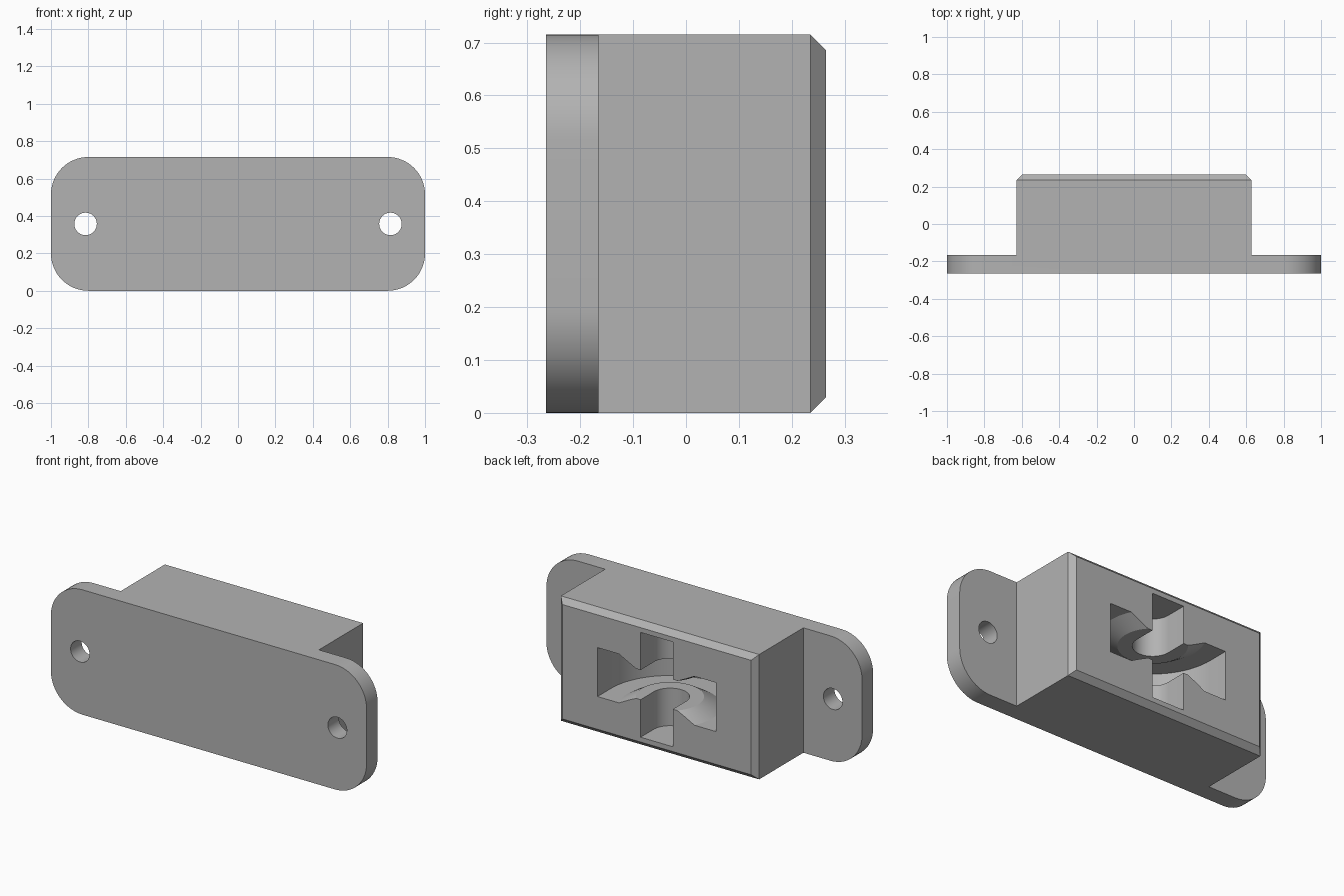
import bpy, bmesh
from math import cos, sin, pi, radians
from mathutils import Matrix

old = bpy.data.objects.get("Cube")
if old:
    bpy.data.objects.remove(old)

WIDTH, HEIGHT = 2.0, 0.715
FRONT, STEP, BACK = -0.265, -0.165, 0.265
MID = HEIGHT / 2
CHAMFER = 0.03
AXLE_Y = 0.145

grey = bpy.data.materials.new("grey plastic")
grey.use_nodes = True
colour = (0.45, 0.45, 0.45, 1)
grey.diffuse_color = colour
grey.node_tree.nodes["Principled BSDF"].inputs["Base Color"].default_value = colour


def finish(name, bm):
    bmesh.ops.recalc_face_normals(bm, faces=bm.faces)
    mesh = bpy.data.meshes.new(name)
    bm.to_mesh(mesh)
    bm.free()
    mesh.materials.append(grey)
    obj = bpy.data.objects.new(name, mesh)
    bpy.context.collection.objects.link(obj)
    return obj


def prism(name, outline, offset):
    """Extrude a closed 3D outline along an offset."""
    bm = bmesh.new()
    face = bm.faces.new([bm.verts.new(p) for p in outline])
    new = bmesh.ops.extrude_face_region(bm, geom=[face])["geom"]
    bmesh.ops.translate(bm, vec=offset,
                        verts=[v for v in new if isinstance(v, bmesh.types.BMVert)])
    return finish(name, bm)


def cone(name, r1, r2, depth, matrix):
    bm = bmesh.new()
    bmesh.ops.create_cone(bm, cap_ends=True, segments=64, radius1=r1, radius2=r2,
                          depth=depth, matrix=matrix)
    return finish(name, bm)


def round_slot(name, radius, half_height):
    """Round-ended pocket around the upright axle line, open at the back."""
    outline = [(radius * cos(pi + pi * i / 48), AXLE_Y + radius * sin(pi + pi * i / 48),
                MID - half_height) for i in range(49)]
    outline += [(radius, BACK + 0.1, MID - half_height), (-radius, BACK + 0.1, MID - half_height)]
    return prism(name, outline, (0, 0, 2 * half_height))


def combine(target, tool, operation):
    mod = target.modifiers.new("combine", "BOOLEAN")
    mod.operation, mod.object, mod.solver = operation, tool, "EXACT"
    bpy.context.view_layer.objects.active = target
    bpy.ops.object.modifier_apply(modifier=mod.name)
    bpy.data.objects.remove(tool)


# Mounting plate with rounded corners
radius = 0.2
outline = []
for k, (sx, sz) in enumerate([(1, 1), (-1, 1), (-1, -1), (1, -1)]):
    for i in range(17):
        a = pi / 2 * (k + i / 16)
        outline.append((sx * (WIDTH / 2 - radius) + radius * cos(a), FRONT,
                        MID + sz * (MID - radius) + radius * sin(a)))
housing = prism("wheel_housing", outline, (0, STEP - FRONT, 0))

# Block with chamfered rear edges
bm = bmesh.new()
rings = []
for y, inset in [(FRONT + 0.05, 0), (BACK - CHAMFER, 0), (BACK, CHAMFER)]:
    x, z = 0.628 - inset, MID - inset
    rings.append([bm.verts.new((sx * x, y, MID + sz * z))
                  for sx, sz in [(1, 1), (-1, 1), (-1, -1), (1, -1)]])
for a, b in zip(rings, rings[1:]):
    for i in range(4):
        j = (i + 1) % 4
        bm.faces.new((a[i], a[j], b[j], b[i]))
bm.faces.new(rings[0])
bm.faces.new(rings[-1])
combine(housing, finish("block", bm), "UNION")

# Screw holes
for side in (-1, 1):
    place = Matrix.Translation((side * 0.815, FRONT + 0.05, MID)) @ Matrix.Rotation(pi / 2, 4, "X")
    combine(housing, cone("screw_hole", 0.06, 0.06, 0.3, place), "DIFFERENCE")

# Wheel pocket, keeping a conical boss above and below the wheel
pocket = round_slot("wheel_pocket", 0.375, 0.14)
for side in (-1, 1):
    place = Matrix.Translation((0, AXLE_Y, MID + side * 0.1225))
    if side > 0:
        place = place @ Matrix.Rotation(pi, 4, "X")
    combine(pocket, cone("boss", 0.3, 0.177, 0.075, place), "DIFFERENCE")
combine(housing, pocket, "DIFFERENCE")

# Axle slot
combine(housing, round_slot("axle_slot", 0.102, 0.3), "DIFFERENCE")

# Smooth the curved walls, keep the edges crisp
bpy.ops.object.select_all(action="DESELECT")
housing.select_set(True)
bpy.context.view_layer.objects.active = housing
bpy.ops.object.shade_smooth_by_angle(angle=radians(25))
